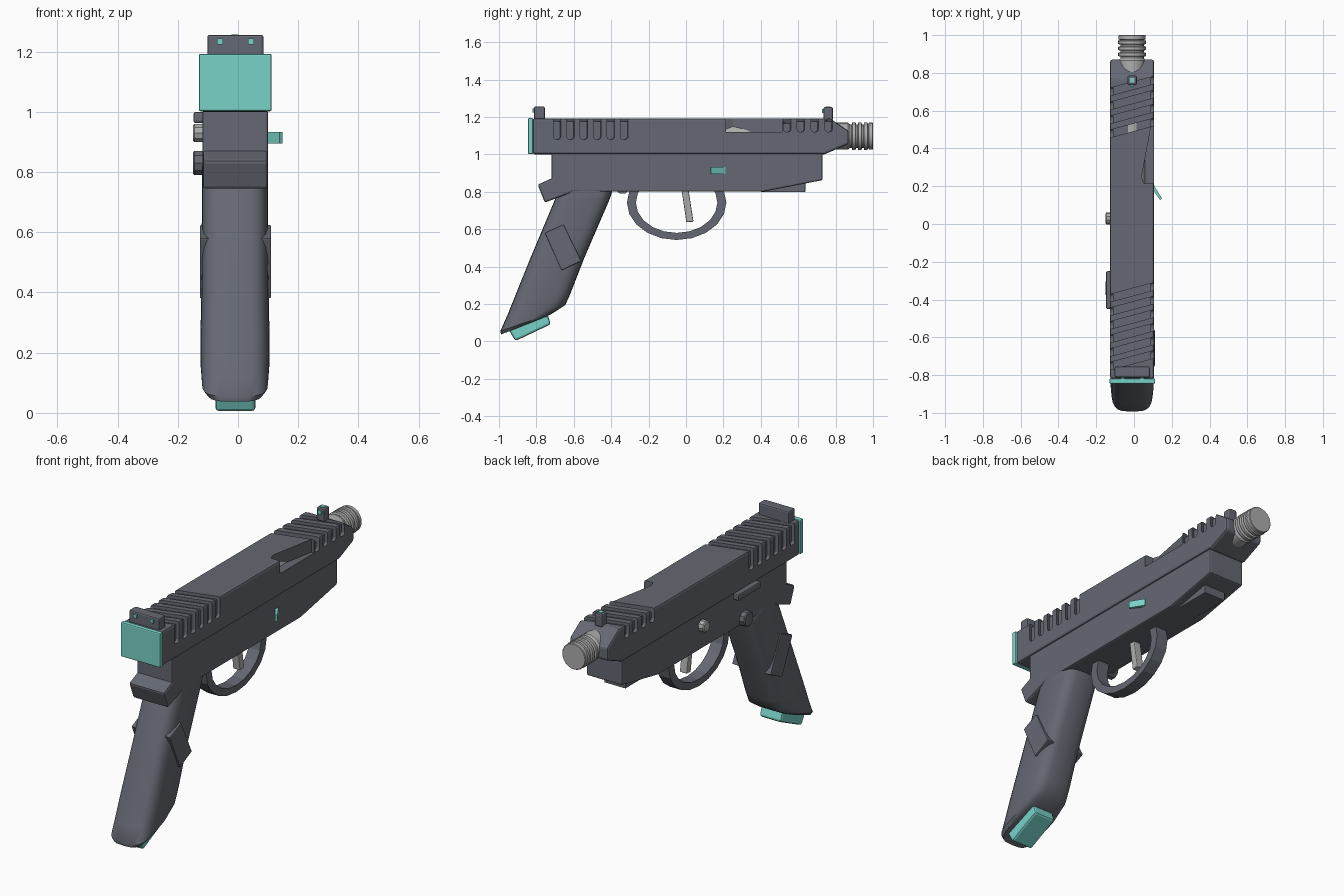
import bpy, bmesh
from math import sin, cos, pi, copysign
from mathutils import Vector

if "Cube" in bpy.data.objects:
    bpy.data.objects.remove(bpy.data.objects["Cube"])

CX = -0.01  # mid plane of the body


def material(name, col):
    m = bpy.data.materials.new(name)
    m.diffuse_color = (*col, 1)
    m.use_nodes = True
    m.node_tree.nodes["Principled BSDF"].inputs["Base Color"].default_value = m.diffuse_color
    return m


DARK = material("dark", (0.13, 0.14, 0.17))
LIGHT = material("light", (0.42, 0.42, 0.42))
TEAL = material("teal", (0.19, 0.65, 0.58))


def add(name, bm, mat):
    bmesh.ops.recalc_face_normals(bm, faces=bm.faces)
    me = bpy.data.meshes.new(name)
    bm.to_mesh(me)
    bm.free()
    ob = bpy.data.objects.new(name, me)
    bpy.context.collection.objects.link(ob)
    if mat:
        me.materials.append(mat)
    return ob


def activate(ob):
    bpy.ops.object.select_all(action='DESELECT')
    ob.select_set(True)
    bpy.context.view_layer.objects.active = ob


def smooth(ob, angle=0.6):
    activate(ob)
    bpy.ops.object.shade_smooth_by_angle(angle=angle)


def bevel(ob, width, segments=2):
    m = ob.modifiers.new("bevel", 'BEVEL')
    m.width, m.segments, m.limit_method = width, segments, 'ANGLE'
    activate(ob)
    bpy.ops.object.modifier_apply(modifier="bevel")


def extrude_into(bm, pts, axis, lo, hi):
    """Extrude a 2D outline along an axis."""
    i = 'xyz'.index(axis)

    def co(p, t):
        v = list(p)
        v.insert(i, t)
        return v
    a = [bm.verts.new(co(p, lo)) for p in pts]
    b = [bm.verts.new(co(p, hi)) for p in pts]
    bm.faces.new(a)
    bm.faces.new(b[::-1])
    for k in range(len(pts)):
        j = (k + 1) % len(pts)
        bm.faces.new((a[k], a[j], b[j], b[k]))
    return a + b


def prism(name, pts, axis, lo, hi, mat=DARK, bev=0.0, seg=2):
    bm = bmesh.new()
    extrude_into(bm, pts, axis, lo, hi)
    ob = add(name, bm, mat)
    if bev:
        bevel(ob, bev, seg)
    return ob


def box(name, x, y, z, mat=DARK, bev=0.0):
    return prism(name, [(y[0], z[0]), (y[1], z[0]), (y[1], z[1]), (y[0], z[1])], 'x', *x, mat, bev)


def loft(name, rings, mat=DARK, closed=False):
    bm = bmesh.new()
    vs = [[bm.verts.new(p) for p in r] for r in rings]
    n, m = len(vs), len(vs[0])
    for i in range(n if closed else n - 1):
        r, s = vs[i], vs[(i + 1) % n]
        for k in range(m):
            j = (k + 1) % m
            bm.faces.new((r[k], r[j], s[j], s[k]))
    if not closed:
        bm.faces.new(vs[0])
        bm.faces.new(vs[-1])
    return add(name, bm, mat)


def turned(name, prof, axis, c, mat, sides):
    """Lathe (t, radius) pairs about an axis; c is the centre on the other two axes."""
    i = 'xyz'.index(axis)
    rings = []
    for t, r in prof:
        ring = []
        for k in range(sides):
            p = [c[0] + r * cos(2 * pi * k / sides), c[1] + r * sin(2 * pi * k / sides)]
            p.insert(i, t)
            ring.append(p)
        rings.append(ring)
    ob = loft(name, rings, mat)
    smooth(ob)
    return ob


# slide
slide = prism("slide", [(-0.82, 1.0), (0.74, 1.0), (0.87, 1.055), (0.87, 1.125), (0.77, 1.192), (-0.82, 1.192)],
              'x', -0.127, 0.107, DARK, 0.012)

# slanted grip slots and ejection port, cut from the slide
bm = bmesh.new()
slots = [(-0.69 + 0.072 * k, 1.08, 1.175) for k in range(6)]
slots += [(0.54 + 0.074 * k, 1.12, 1.165 if k == 0 else 1.176) for k in range(4)]
for yc, z0, zt in slots:
    part = bmesh.new()
    vs = extrude_into(part, [(-0.2, z0), (-0.2, 1.25), (0.18, 1.25), (0.18, z0),
                             (0.09, z0), (0.09, zt), (-0.11, zt), (-0.11, z0)], 'y', yc - 0.02, yc + 0.02)
    for v in vs:
        v.co.y += 0.27 * (v.co.x - 0.105)
    ends = [e for e in part.edges if all(v.co.z == vs[0].co.z for v in e.verts)
            and abs(e.verts[0].co.x - e.verts[1].co.x) > 0.01]
    bmesh.ops.bevel(part, geom=ends, offset=0.014, segments=3, affect='EDGES', profile=0.5)
    tmp = bpy.data.meshes.new("tmp")
    part.to_mesh(tmp)
    part.free()
    bm.from_mesh(tmp)
    bpy.data.meshes.remove(tmp)
slot_cutter = add("slot_cutter", bm, None)
port_cutter = prism("port_cutter", [(0.04, 0.25), (0.052, 0.215), (0.2, 0.215), (0.2, 0.515), (0.09, 0.515)],
                    'z', 1.12, 1.3, None)
for cutter in (port_cutter, slot_cutter):
    cutter.hide_render = True
    m = slide.modifiers.new("cut", 'BOOLEAN')
    m.operation, m.object, m.solver = 'DIFFERENCE', cutter, 'EXACT'
    activate(slide)
    bpy.ops.object.modifier_apply(modifier="cut")
    bpy.data.objects.remove(cutter)

# back plate and sights
box("back_plate", (-0.13, 0.112), (-0.845, -0.818), (1.002, 1.193), TEAL, 0.006)
box("rear_sight", (-0.102, 0.085), (-0.812, -0.755), (1.185, 1.256), DARK, 0.008)
for x in (-0.06, 0.043):
    box("rear_sight_dot", (x - 0.01, x + 0.01), (-0.82, -0.80), (1.224, 1.244), TEAL)
box("front_sight", (CX - 0.025, CX + 0.025), (0.735, 0.786), (1.18, 1.254), DARK, 0.01)
box("front_sight_dot", (CX - 0.01, CX + 0.01), (0.728, 0.75), (1.222, 1.243), TEAL)
box("front_sight_insert", (CX - 0.012, CX + 0.012), (0.748, 0.773), (1.24, 1.257), TEAL)

# barrel with ridged muzzle
prof = [(0.2, 0.072), (0.865, 0.072)]
for k in range(3):
    y = 0.878 + k * 0.032
    prof += [(y, 0.062), (y + 0.008, 0.062), (y + 0.011, 0.074), (y + 0.028, 0.074)]
prof += [(0.974, 0.062), (0.978, 0.072), (0.997, 0.072), (1.0, 0.069)]
turned("barrel", prof, 'y', (CX, 1.097), LIGHT, 24)

# frame, rail and tail
prism("frame", [(-0.72, 1.005), (-0.72, 0.8), (0.41, 0.8), (0.73, 0.862), (0.73, 1.005)],
      'x', -0.118, 0.1, DARK, 0.008)
prism("front_rail", [(0.4, 0.798), (0.638, 0.798), (0.638, 0.86), (0.4, 0.86)], 'x', -0.075, 0.057, DARK, 0.004)
prism("tail", [(-0.793, 0.838), (-0.755, 0.742), (-0.6, 0.80), (-0.62, 0.9), (-0.71, 0.875)],
      'x', -0.117, 0.1, DARK, 0.01)

# grip: rounded sections given as back point, front point, half width
sections = [((-0.64, 0.85), (-0.46, 0.85), 0.102), ((-0.67, 0.82), (-0.39, 0.815), 0.110),
            ((-0.70, 0.76), (-0.408, 0.76), 0.110), ((-0.83, 0.45), (-0.542, 0.45), 0.111),
            ((-0.915, 0.24), (-0.62, 0.25), 0.115), ((-0.955, 0.14), (-0.645, 0.195), 0.115),
            ((-0.993, 0.055), (-0.71, 0.152), 0.110), ((-0.988, 0.037), (-0.74, 0.135), 0.095)]
rings = []
for b, f, w in sections:
    b, f = Vector(b), Vector(f)
    ring = []
    for k in range(24):
        a = 2 * pi * k / 24
        c, s = (copysign(abs(t) ** 0.55, t) for t in (cos(a), sin(a)))
        p = (b + f) / 2 + (f - b) / 2 * c
        ring.append((CX + w * s, p.x, p.y))
    rings.append(ring)
smooth(loft("grip", rings), 0.7)

# grip side panels and magazine base
panel = [(-0.755, 0.58), (-0.655, 0.625), (-0.56, 0.43), (-0.665, 0.38)]
prism("grip_panel_right", panel, 'x', 0.06, 0.11, DARK, 0.004)
prism("grip_panel_left", panel, 'x', -0.127, -0.08, DARK, 0.004)
prism("magazine_base", [(-0.955, 0.075), (-0.745, 0.155), (-0.722, 0.092), (-0.912, 0.002)],
      'x', -0.075, 0.058, TEAL, 0.012)

# trigger guard and trigger
rings = []
for k in range(20):
    a = 2 * pi * k / 20
    o = (-0.05 + 0.266 * cos(a), 0.742 + 0.2 * sin(a))
    i = (-0.05 + 0.218 * cos(a), 0.742 + 0.162 * sin(a))
    rings.append([(CX + 0.035, *o), (CX - 0.035, *o), (CX - 0.035, *i), (CX + 0.035, *i)])
add_guard = loft("trigger_guard", rings, DARK, True)
prism("trigger", [(-0.025, 0.82), (0.002, 0.637), (0.04, 0.64), (0.012, 0.82)], 'x', CX - 0.022, CX + 0.022, LIGHT, 0.005)

# left controls and right lever
box("slide_stop", (-0.148, -0.1), (-0.45, -0.25), (0.963, 1.0), DARK, 0.008)
turned("takedown_pin", [(-0.1, 0.032), (-0.145, 0.032), (-0.15, 0.026)], 'x', (0.03, 0.93), LIGHT, 10)
turned("magazine_button", [(-0.1, 0.042), (-0.145, 0.042), (-0.15, 0.036)], 'x', (-0.34, 0.83), DARK, 10)
prism("side_lever", [(0.09, 0.21), (0.103, 0.21), (0.148, 0.135), (0.138, 0.127), (0.09, 0.195)],
      'z', 0.895, 0.933, TEAL)
